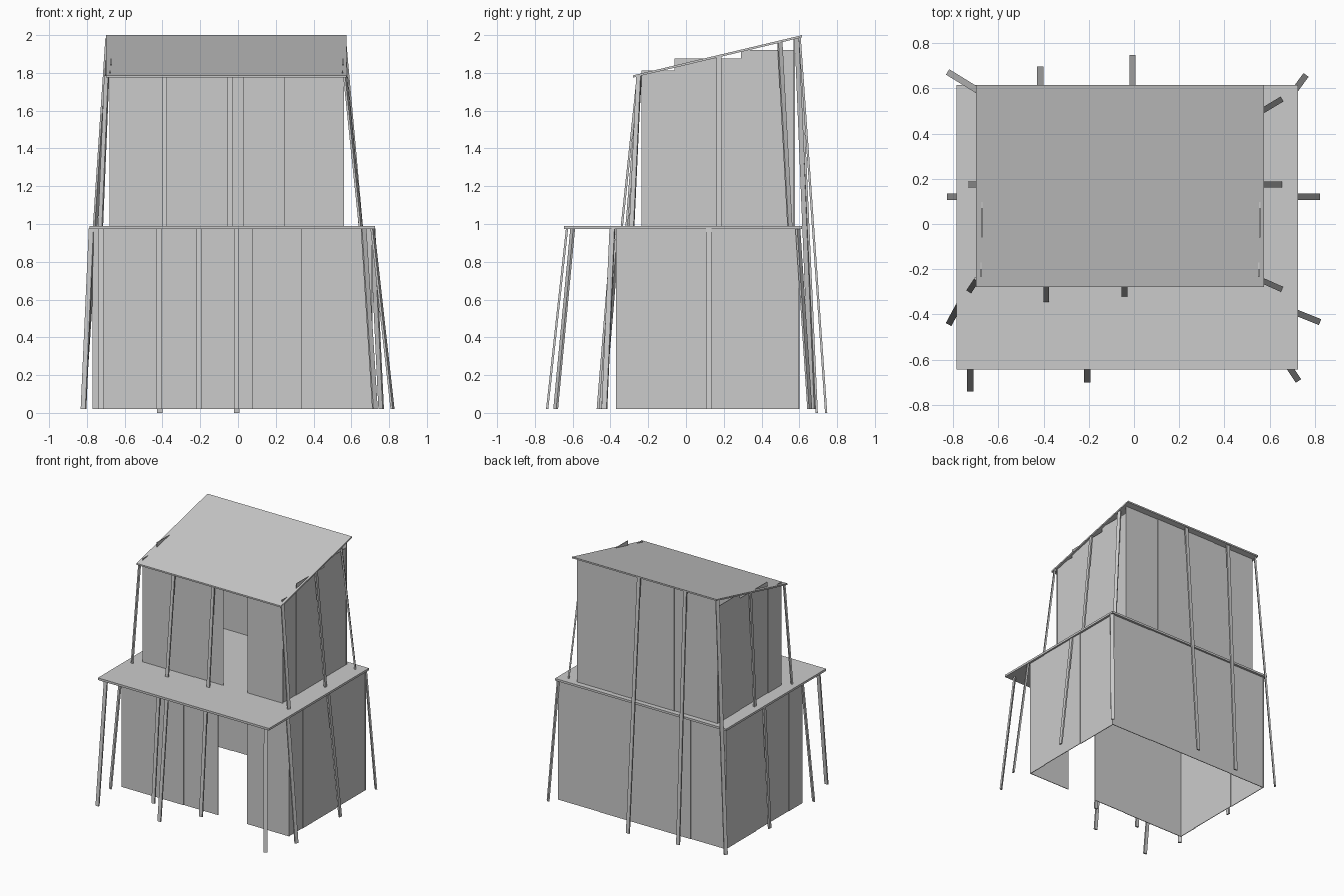
import bpy
from mathutils import Vector

if "Cube" in bpy.data.objects:
    bpy.data.objects.remove(bpy.data.objects["Cube"])


def hexa(name, bottom, top):
    """Solid between two four-point rings."""
    mesh = bpy.data.meshes.new(name)
    faces = [(3, 2, 1, 0), (4, 5, 6, 7)]
    faces += [(i, (i + 1) % 4, (i + 1) % 4 + 4, i + 4) for i in range(4)]
    mesh.from_pydata(list(bottom) + list(top), [], faces)
    obj = bpy.data.objects.new(name, mesh)
    bpy.context.collection.objects.link(obj)
    return obj


def ring(x0, x1, y0, y1, z):
    return [(x0, y0, z), (x1, y0, z), (x1, y1, z), (x0, y1, z)]


def box(name, x0, x1, y0, y1, z0, z1):
    return hexa(name, ring(x0, x1, y0, y1, z0), ring(x0, x1, y0, y1, z1))


def roof_z(y):
    """Height of the underside of the sloping roof."""
    return 1.775 + (y + 0.28) * 0.213 / 0.895


def post(name, top, bottom, z0, z1, w=0.028, t=0.012):
    """Leaning plank, broad side facing the way it leans."""
    d = (Vector(bottom) - Vector(top)).normalized()
    s = Vector((-d.y, d.x))

    def section(c, z):
        out = []
        for a, b in ((-1, -1), (1, -1), (1, 1), (-1, 1)):
            p = Vector(c) + d * (a * t / 2) + s * (b * w / 2)
            out.append((p.x, p.y, z))
        return out
    return hexa(name, section(bottom, z0), section(top, z1))


def wall_x(name, y, cuts, z0, tops, t=0.005):
    """Panels along x; each alternate panel sits slightly proud."""
    for i, ((a, b), z1) in enumerate(zip(cuts, tops)):
        o = 0.004 * (i % 2)
        box(f"{name}_panel", a, b, y + o, y + o + t, z0, z1)


def wall_y(name, x, cuts, z0, tops, t=0.005):
    for i, ((a, b), z1) in enumerate(zip(cuts, tops)):
        o = 0.004 * (i % 2)
        box(f"{name}_panel", x + o, x + o + t, a, b, z0, z1)


# Floor slab and sloping roof
box("upper_floor", -0.785, 0.725, -0.645, 0.615, 0.973, 0.99)
roof = []
for dz in (0, 0.012):
    roof.append([(x, y, roof_z(y) + dz) for x, y, _ in ring(-0.70, 0.575, -0.28, 0.615, 0)])
hexa("roof", *roof)

# Lower storey walls, open at the bottom, with a full-height doorway
low = 0.975
wall_x("lower_front", -0.37, [(-0.77, -0.22), (-0.22, 0.08), (0.337, 0.71)], 0.02, [low] * 3)
wall_x("lower_back", 0.591, [(-0.77, -0.46), (-0.46, 0.34), (0.34, 0.71)], 0.02, [low] * 3)
for side, x in (("left", -0.77), ("right", 0.703)):
    wall_y(f"lower_{side}", x, [(-0.37, -0.20), (-0.20, 0.22), (0.22, 0.598)], 0.02, [low] * 3)

# Upper storey walls, with stepped side panels that just pierce the roof
wall_x("upper_front", -0.235, [(-0.68, -0.22), (-0.22, 0.032), (0.247, 0.56)], 0.985, [1.785] * 3)
wall_x("upper_back", 0.568, [(-0.68, -0.30), (-0.30, 0.25), (0.25, 0.56)], 0.985, [1.977] * 3)
for side, x in (("left", -0.68), ("right", 0.55)):
    wall_y(f"upper_{side}", x, [(-0.235, -0.06), (-0.06, 0.29), (0.29, 0.573)],
           0.985, [1.813, 1.877, 1.92])

# Lower posts: (top xy, bottom xy)
for top, bottom in (
        ((-0.725, -0.63), (-0.725, -0.735)),
        ((-0.207, -0.60), (-0.207, -0.695)),
        ((0.665, -0.60), (0.725, -0.69)),
        ((0.712, -0.39), (0.818, -0.432)),
        ((0.712, 0.12), (0.818, 0.12)),
        ((0.712, 0.592), (0.758, 0.655)),
        ((-0.775, 0.12), (-0.822, 0.12)),
        ((-0.775, -0.36), (-0.818, -0.44)),
        ((-0.42, -0.39), (-0.42, -0.467)),
        ((-0.008, -0.385), (-0.008, -0.455))):
    post("lower_post", top, bottom, 0.02, 0.975)

# Upper posts standing on the floor slab
for top, bottom in (
        ((-0.388, -0.255), (-0.388, -0.34)),
        ((-0.042, -0.25), (-0.042, -0.315)),
        ((-0.695, -0.245), (-0.728, -0.295)),
        ((0.567, -0.25), (0.65, -0.287)),
        ((0.567, 0.175), (0.65, 0.175)),
        ((0.562, 0.497), (0.65, 0.55)),
        ((-0.69, 0.175), (-0.73, 0.175))):
    post("upper_post", top, bottom, 0.985, roof_z(top[1]) + 0.003, w=0.025)

# Tall rear posts running from ground to roof
for top, bottom, z0 in (
        ((-0.415, 0.602), (-0.415, 0.692), 0.0),
        ((-0.007, 0.602), (-0.007, 0.742), 0.0),
        ((-0.69, 0.59), (-0.82, 0.67), 0.02)):
    post("tall_rear_post", top, bottom, z0, roof_z(0.6))
